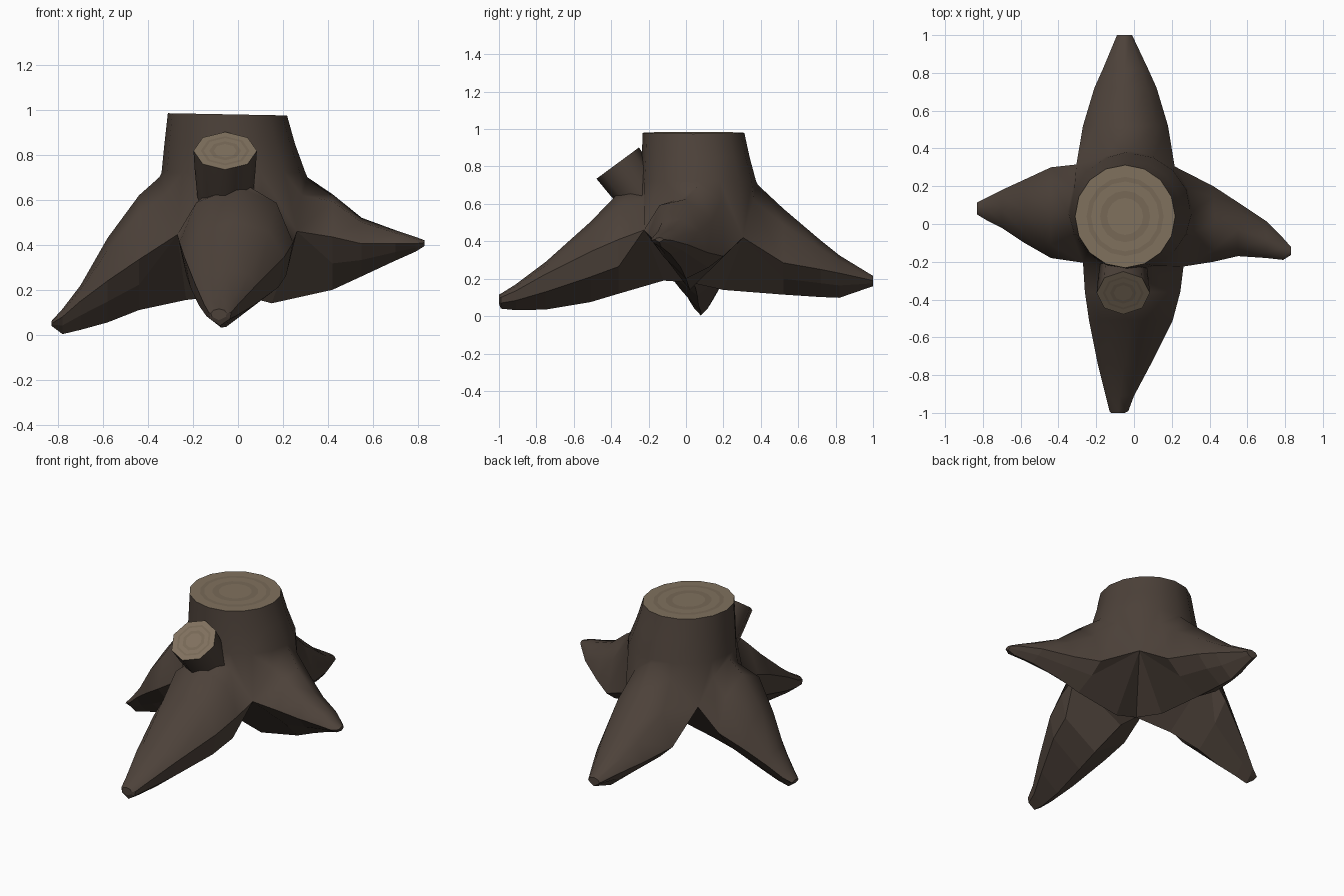
import bpy, bmesh, math
from mathutils import Vector, Matrix

if "Cube" in bpy.data.objects:
    bpy.data.objects.remove(bpy.data.objects["Cube"])


def material(name, rgb):
    m = bpy.data.materials.new(name)
    m.diffuse_color = (*rgb, 1)
    m.use_nodes = True
    m.node_tree.nodes["Principled BSDF"].inputs["Base Color"].default_value = m.diffuse_color
    return m


MATS = [material("bark", (0.074, 0.054, 0.042)),
        material("cut_wood", (0.215, 0.165, 0.112)),
        material("growth_ring", (0.185, 0.14, 0.094))]


def finish(bm, name):
    bmesh.ops.recalc_face_normals(bm, faces=bm.faces)
    me = bpy.data.meshes.new(name)
    bm.to_mesh(me)
    bm.free()
    for m in MATS:
        me.materials.append(m)
    ob = bpy.data.objects.new(name, me)
    bpy.context.collection.objects.link(ob)
    return ob


def bridge(bm, a, b, closed=True, mat=0):
    """Quads between two rings; bark is smooth, cut wood is flat."""
    n = len(a)
    for i in range(n if closed else n - 1):
        j = (i + 1) % n
        f = bm.faces.new((a[i], a[j], b[j], b[i]))
        f.material_index = mat
        f.smooth = mat == 0


def cut_face(bm, ring):
    """Sawn end with concentric growth rings."""
    outer = [v.co.copy() for v in ring]
    c = sum(outer, Vector()) / len(outer)
    for k, mat in ((0.77, 1), (0.68, 2), (0.5, 1), (0.36, 2)):
        new = [bm.verts.new(c + (p - c) * k) for p in outer]
        bridge(bm, ring, new, mat=mat)
        ring = new
    bm.faces.new(ring).material_index = 1


bm = bmesh.new()


# Trunk: three 16-sided rings and the sawn top
def trunk_ring(cx, cy, rx, ry, z, tilt=0):
    pts = []
    for j in range(16):
        a = math.tau * j / 16
        pts.append(bm.verts.new((cx + rx * math.cos(a), cy + ry * math.sin(a),
                                 z - tilt * math.cos(a))))
    return pts


low = trunk_ring(-0.02, 0.065, 0.32, 0.31, 0.72)
mid = trunk_ring(-0.037, 0.052, 0.29, 0.288, 0.85)
top = trunk_ring(-0.047, 0.04, 0.265, 0.272, 0.98, 0.005)
bridge(bm, low, mid)
bridge(bm, mid, top)
cut_face(bm, top)

# Roots: rounded top, keeled underside, meeting under the trunk
CENTRE = bm.verts.new((0, 0.02, 0.18))
CORNERS = {2: (0.215, 0.305, 0.42), 6: (-0.305, 0.315, 0.47),
           10: (-0.27, -0.205, 0.445), 14: (0.262, -0.225, 0.46)}
CORNERS = {k: bm.verts.new(p) for k, p in CORNERS.items()}


def root(place, start, step, keel, bulge, stations):
    """Stations: distance, low side, high side, top z, edge z, keel z,
    and the high side's edge z where it differs."""
    ids = [(start + step * i) % 16 for i in range(5)]
    ring = [low[i] for i in ids]
    arch = [CORNERS[ids[0]]]
    for v, z in zip(ring[1:4], (0.62, 0.7, 0.62)):
        arch.append(bm.verts.new((v.co.x * 1.03, v.co.y * 1.03, z)))
    arch.append(CORNERS[ids[4]])
    bridge(bm, ring, arch, closed=False)
    kv = bm.verts.new((*place(keel[0], keel[1]), keel[2]))
    bm.faces.new((CENTRE, arch[0], kv))
    bm.faces.new((CENTRE, kv, arch[4]))
    sides = None
    for s, lo, hi, zt, ze, zk, *other in stations:
        ze2 = other[0] if other else ze
        c, half = (lo + hi) / 2, (hi - lo) / 2
        new = []
        for i in range(5):
            a = math.pi * i / 4
            t = (1 - math.cos(a)) / 2
            z = ze + (ze2 - ze) * t + (zt - (ze + ze2) / 2) * math.sin(a)
            new.append(bm.verts.new((*place(s, lo + (hi - lo) * t), z)))
        nk = bm.verts.new((*place(s, c), zk))
        bridge(bm, arch, new, closed=False)
        # underside: each half bends once between edge and keel
        ns = [bm.verts.new((*place(s, c + d * half * bulge), (e + zk) / 2))
              for d, e in ((-1, ze), (1, ze2))]
        for i, e in enumerate((0, 4)):
            if sides:
                bm.faces.new((arch[e], new[e], ns[i], sides[i]))
                bm.faces.new((sides[i], ns[i], nk, kv))
            else:
                bm.faces.new((arch[e], new[e], ns[i]))
                bm.faces.new((arch[e], ns[i], nk, kv))
        arch, kv, sides = new, nk, ns
    bm.faces.new(arch + [sides[1], kv, sides[0]])


# front root
root(lambda s, t: (t, -s), 10, 1, (0.12, 0.0, 0.19), 0.88, [
    (0.36, -0.26, 0.245, 0.66, 0.41, 0.12),
    (0.51, -0.238, 0.205, 0.505, 0.345, 0.075),
    (0.75, -0.19, 0.085, 0.29, 0.225, 0.035),
    (0.91, -0.15, 0.0, 0.17, 0.135, 0.032),
    (0.99, -0.13, -0.03, 0.12, 0.10, 0.04),
    (1.0, -0.12, -0.05, 0.115, 0.095, 0.065)])
# back root
root(lambda s, t: (t, s), 6, -1, (0.2, -0.04, 0.14), 0.6, [
    (0.52, -0.27, 0.18, 0.575, 0.285, 0.115),
    (0.72, -0.21, 0.12, 0.405, 0.25, 0.102),
    (0.82, -0.165, 0.075, 0.325, 0.23, 0.098),
    (1.0, -0.09, -0.01, 0.215, 0.19, 0.16)])
# left root
root(lambda s, t: (-s, t), 10, -1, (0.23, 0.05, 0.155), 0.6, [
    (0.44, -0.18, 0.30, 0.62, 0.335, 0.11),
    (0.58, -0.1, 0.235, 0.43, 0.24, 0.055),
    (0.7, -0.02, 0.18, 0.22, 0.15, 0.022),
    (0.78, 0.02, 0.14, 0.115, 0.08, 0.003),
    (0.83, 0.05, 0.115, 0.06, 0.05, 0.04)])
# right root
root(lambda s, t: (s, t), 14, 1, (0.15, 0.02, 0.14), 0.6, [
    (0.42, -0.2, 0.2, 0.625, 0.435, 0.2, 0.32),
    (0.55, -0.17, 0.115, 0.52, 0.405, 0.26, 0.34),
    (0.7, -0.18, 0.015, 0.465, 0.405, 0.33, 0.38),
    (0.79, -0.19, -0.075, 0.435, 0.405, 0.37),
    (0.83, -0.165, -0.12, 0.42, 0.41, 0.395)])
finish(bm, "stump")

# Sawn branch stub on the front, narrowing into the trunk
bm = bmesh.new()
rot = Vector((0, -0.59, 0.8)).to_track_quat('Z', 'Y').to_matrix().to_4x4()
frame = Matrix.Translation((-0.057, -0.365, 0.818)) @ rot
rings = []
for depth, r in ((0, 0.141), (-0.11, 0.135), (-0.3, 0.12)):
    rings.append([bm.verts.new(frame @ Vector((r * math.cos(a), r * math.sin(a), depth)))
                  for a in (math.tau * i / 8 for i in range(8))])
bridge(bm, rings[0], rings[1])
bridge(bm, rings[1], rings[2])
bm.faces.new(rings[2])
cut_face(bm, rings[0])
finish(bm, "branch_stub")
